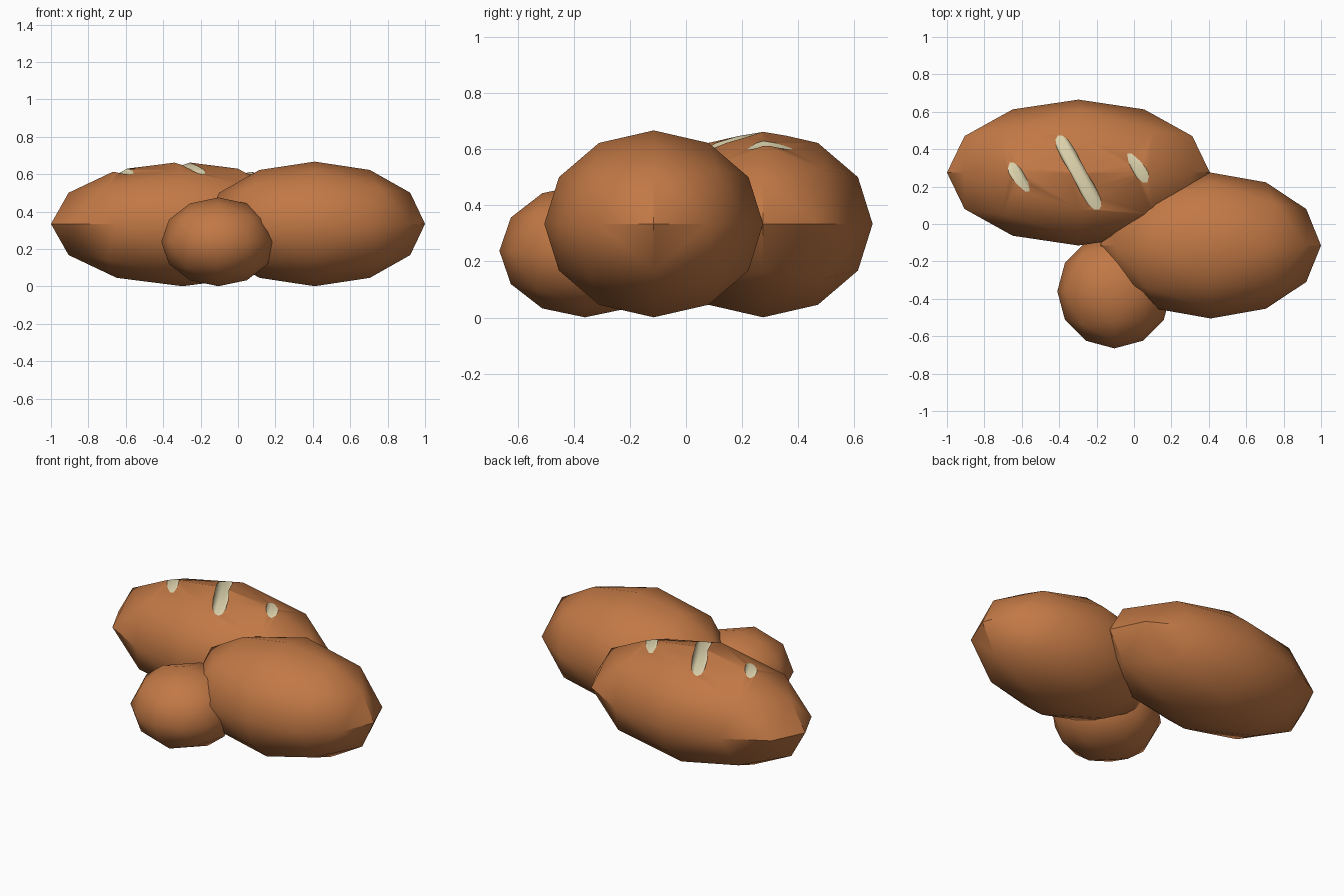
import bpy, bmesh, math
from mathutils import Matrix

if "Cube" in bpy.data.objects:
    bpy.data.objects.remove(bpy.data.objects["Cube"])


def material(name, rgb):
    m = bpy.data.materials.new(name)
    m.diffuse_color = (*rgb, 1.0)
    m.use_nodes = True
    m.node_tree.nodes["Principled BSDF"].inputs["Base Color"].default_value = m.diffuse_color
    return m


crust = material("crust_brown", (0.54, 0.19, 0.06))
crumb = material("crumb_cream", (0.78, 0.70, 0.45))


def new_object(name, bm):
    bmesh.ops.recalc_face_normals(bm, faces=bm.faces)
    me = bpy.data.meshes.new(name)
    bm.to_mesh(me)
    bm.free()
    me.materials.append(crust)
    me.materials.append(crumb)
    ob = bpy.data.objects.new(name, me)
    bpy.context.collection.objects.link(ob)
    return ob


def loaf(name, centre, radii, n=3):
    """Ellipsoid from an octahedron with each edge split into n equal angles."""
    bm = bmesh.new()
    verts = {}

    def vert(*key):
        if key not in verts:
            p = [math.sin(math.pi / 2 * k / n) for k in key]
            d = math.sqrt(sum(c * c for c in p))
            verts[key] = bm.verts.new([o + r * c / d for o, r, c in zip(centre, radii, p)])
        return verts[key]

    for sx in (1, -1):
        for sy in (1, -1):
            for sz in (1, -1):
                def v(i, j):
                    return vert(sx * i, sy * j, sz * (n - i - j))
                for i in range(n):
                    for j in range(n - i):
                        bm.faces.new((v(i, j), v(i + 1, j), v(i, j + 1)))
                        if i + j < n - 1:
                            bm.faces.new((v(i + 1, j), v(i + 1, j + 1), v(i, j + 1)))
    return new_object(name, bm)


def smooth(ob, angle):
    bpy.ops.object.select_all(action='DESELECT')
    ob.select_set(True)
    bpy.context.view_layer.objects.active = ob
    bpy.ops.object.shade_smooth_by_angle(angle=math.radians(angle))


# Three breads
back_loaf = loaf("back_loaf", (-0.297, 0.275, 0.334), (0.703, 0.39, 0.333))
front_loaf = loaf("front_loaf", (0.41, -0.115, 0.334), (0.59, 0.39, 0.333))
round_roll = loaf("round_roll", (-0.105, -0.36, 0.238), (0.305, 0.305, 0.237))

# Slanted round-bottomed slashes cut into the back loaf
for k in (-1, 0, 1):
    bm = bmesh.new()
    bmesh.ops.create_cone(
        bm, cap_ends=True, segments=12, radius1=0.042, radius2=0.042, depth=0.56,
        matrix=Matrix.Translation((-0.297 + 0.34 * k, 0.275, 0.64))
        @ Matrix.Rotation(math.radians(-61), 4, 'Z') @ Matrix.Rotation(math.pi / 2, 4, 'Y'))
    for f in bm.faces:
        f.material_index = 1
    cutter = new_object("slash_cutter", bm)
    cutter.hide_render = True
    mod = back_loaf.modifiers.new("slash", 'BOOLEAN')
    mod.operation, mod.solver, mod.object = 'DIFFERENCE', 'EXACT', cutter
    bpy.context.view_layer.objects.active = back_loaf
    bpy.ops.object.modifier_apply(modifier=mod.name)
    bpy.data.objects.remove(cutter)

for ob in (back_loaf, front_loaf, round_roll):
    smooth(ob, 40)
